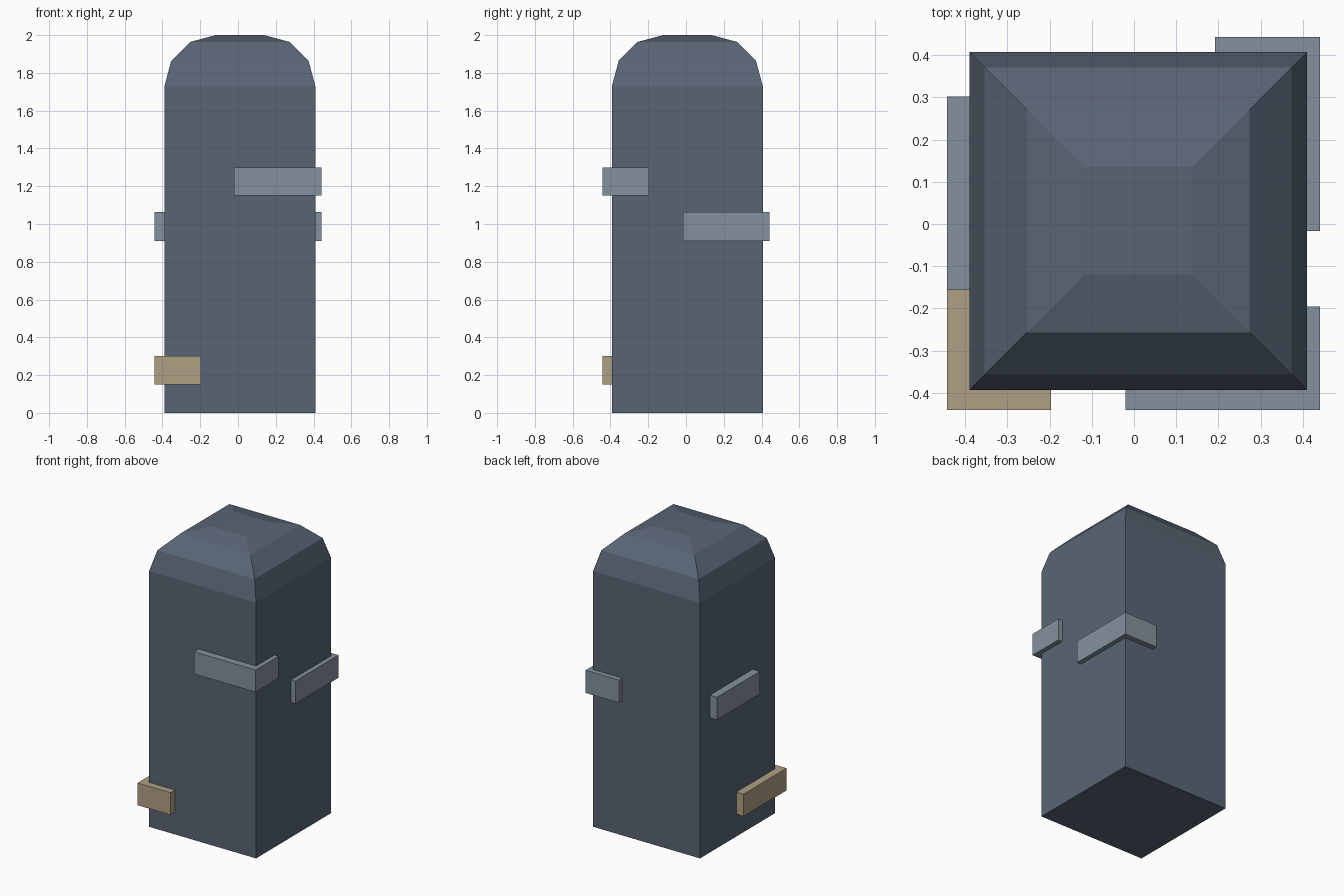
import bpy, bmesh, math

if "Cube" in bpy.data.objects:
    bpy.data.objects.remove(bpy.data.objects["Cube"])


def material(name, srgb):
    lin = [((c / 255 + 0.055) / 1.055) ** 2.4 for c in srgb]
    m = bpy.data.materials.new(name)
    m.diffuse_color = (*lin, 1)
    m.use_nodes = True
    m.node_tree.nodes["Principled BSDF"].inputs["Base Color"].default_value = m.diffuse_color
    return m


def finish(bm, name, mat):
    bmesh.ops.recalc_face_normals(bm, faces=bm.faces)
    me = bpy.data.meshes.new(name)
    bm.to_mesh(me)
    bm.free()
    me.materials.append(mat)
    ob = bpy.data.objects.new(name, me)
    bpy.context.collection.objects.link(ob)
    return ob


def square_stack(name, rings, cx, cy, mat):
    """Closed solid of stacked squares given as (half width, z)."""
    bm = bmesh.new()
    loops = [[bm.verts.new((cx + sx * h, cy + sy * h, z))
              for sx, sy in ((-1, -1), (1, -1), (1, 1), (-1, 1))]
             for h, z in rings]
    for a, b in zip(loops, loops[1:]):
        for i in range(4):
            j = (i + 1) % 4
            bm.faces.new((a[i], a[j], b[j], b[i]))
    bm.faces.new(loops[0])
    bm.faces.new(loops[-1])
    return finish(bm, name, mat)


def box(name, x, y, z, mat):
    bm = bmesh.new()
    bmesh.ops.create_cube(bm, size=1)
    for v in bm.verts:
        v.co = [(lo + hi) / 2 + c * (hi - lo) for c, (lo, hi) in zip(v.co, (x, y, z))]
    return finish(bm, name, mat)


slate = material("slate blue", (89, 101, 117))
pale = material("pale grey", (133, 145, 158))
tan = material("tan", (176, 160, 131))

# Pillar with a rounded, mitred top in three facets
R = 0.272
arc = [(0.4 - R + R * math.cos(math.radians(a)), 2 - R + R * math.sin(math.radians(a)))
       for a in (0, 30, 60, 90)]
square_stack("pillar", [(0.4, 0)] + arc, 0.01, 0.007, slate)

# Blocks set into the pillar, protruding at its corners and left side
box("front_right_block", (-0.02, 0.441), (-0.441, -0.195), (1.15, 1.30), pale)
box("back_right_block", (0.192, 0.441), (-0.017, 0.443), (0.91, 1.063), pale)
box("left_block", (-0.443, -0.197), (-0.156, 0.302), (0.91, 1.063), pale)
box("front_left_block", (-0.443, -0.197), (-0.441, 0.018), (0.15, 0.30), tan)
